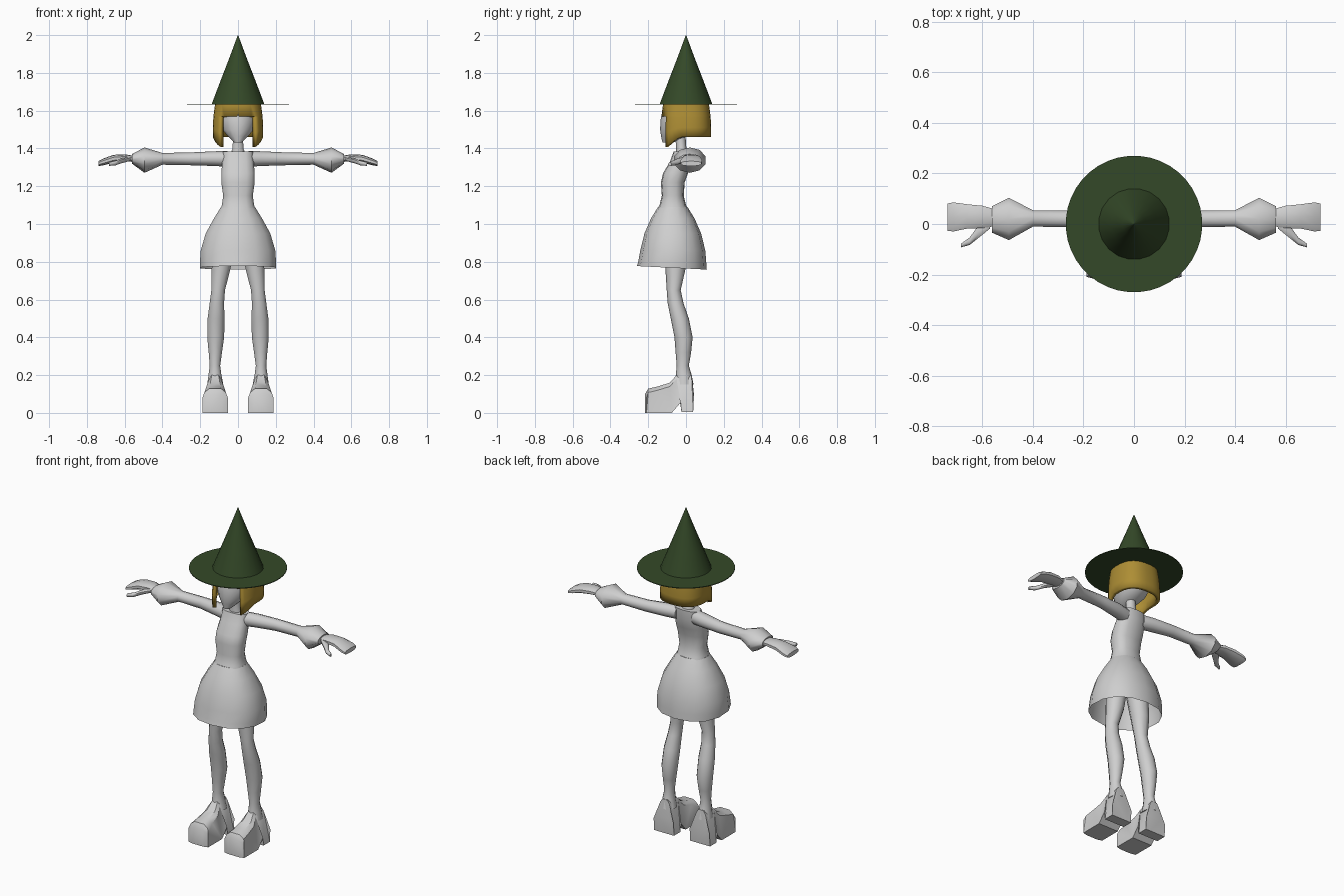
import bpy, bmesh, math
from mathutils import Vector

if "Cube" in bpy.data.objects:
    bpy.data.objects.remove(bpy.data.objects["Cube"])


def material(name, rgb):
    m = bpy.data.materials.new(name)
    m.diffuse_color = (*rgb, 1)
    m.use_nodes = True
    m.node_tree.nodes["Principled BSDF"].inputs["Base Color"].default_value = m.diffuse_color
    return m


GREY = material("light_grey", (0.62, 0.62, 0.62))
GREEN = material("dark_green", (0.034, 0.066, 0.021))
GOLD = material("golden_yellow", (0.42, 0.27, 0.035))


def finish(name, bm, mat, mirror=False, angle=50):
    bmesh.ops.recalc_face_normals(bm, faces=bm.faces[:])
    me = bpy.data.meshes.new(name)
    bm.to_mesh(me)
    bm.free()
    me.materials.append(mat)
    ob = bpy.data.objects.new(name, me)
    bpy.context.collection.objects.link(ob)
    if mirror:
        ob.modifiers.new("mirror", 'MIRROR').use_mirror_merge = False
    bpy.ops.object.select_all(action='DESELECT')
    ob.select_set(True)
    bpy.context.view_layer.objects.active = ob
    bpy.ops.object.shade_smooth_by_angle(angle=math.radians(angle))
    return ob


def loft(name, rings, mat, axis='Z', sides=12, caps=(True, True), mirror=False, power=1.0):
    """Rings are (position along axis, centre a, centre b, radius a, radius b)."""
    bm = bmesh.new()
    loops = []
    for p, ca, cb, ra, rb in rings:
        loop = []
        for i in range(sides):
            t = 2 * math.pi * (i + 0.5) / sides
            c, s = math.cos(t), math.sin(t)
            a = ca + ra * math.copysign(abs(c) ** power, c)
            b = cb + rb * math.copysign(abs(s) ** power, s)
            loop.append(bm.verts.new((a, b, p) if axis == 'Z' else (p, a, b)))
        loops.append(loop)
    for l0, l1 in zip(loops, loops[1:]):
        for i in range(sides):
            j = (i + 1) % sides
            bm.faces.new((l0[i], l0[j], l1[j], l1[i]))
    if caps[0]:
        bm.faces.new(loops[0])
    if caps[1]:
        bm.faces.new(loops[-1])
    return finish(name, bm, mat, mirror)


# hat: cone and flat round brim
loft("hat_cone", [(1.635, 0, 0, .141, .141), (1.76, 0, 0, .093, .093),
                  (1.88, 0, 0, .046, .046), (2.0, 0, 0, .001, .001)], GREEN, sides=20)
loft("hat_brim", [(1.632, 0, 0, .27, .27), (1.636, 0, 0, .27, .27)], GREEN, sides=40)

# head and neck
loft("head", [(1.432, 0, -.095, .022, .03), (1.465, 0, -.06, .056, .072),
              (1.50, 0, -.035, .086, .102), (1.55, 0, -.02, .098, .115),
              (1.625, 0, -.01, .1, .11)], GREY, sides=14)
loft("neck", [(1.36, 0, -.02, .046, .035), (1.40, 0, -.025, .03, .027),
              (1.47, 0, -.03, .028, .027)], GREY, sides=10)

# hair: a bob whose front columns stop at the fringe
bm = bmesh.new()
N = 32
cols = []
for i in range(N):
    t = 2 * math.pi * (i + .5) / N
    x, y = math.sin(t), -math.cos(t)          # t = 0 faces the front
    bottom = 1.46 if y > -.2 else 1.46 + (y + .2) * .09
    col = []
    for f in (0, .35, .36, .7, 1):
        z = 1.635 if f == 0 else (1.57 if f == .35 else 1.57 + (bottom - 1.57) * (f - .35) / .65)
        r = .122 + .012 * min(1, f * 2)
        px = math.copysign(abs(x) ** .8, x) * r
        py = math.copysign(abs(y) ** .8, y) * r
        col.append(bm.verts.new((px, py, z)))
    cols.append(col)
for i in range(N):
    j = (i + 1) % N
    mid = 2 * math.pi * (i + 1) / N
    front = math.cos(mid) > math.cos(math.radians(37))
    for k in range(4):
        if k == 0 or not front:
            bm.faces.new((cols[i][k], cols[j][k], cols[j][k + 1], cols[i][k + 1]))
bm.faces.new([c[0] for c in cols])
hair = finish("hair", bm, GOLD)
solid = hair.modifiers.new("thickness", 'SOLIDIFY')
solid.thickness = .022
solid.offset = -1

# dress: bodice and open skirt
loft("bodice", [(1.05, 0, -.07, .105, .095), (1.10, 0, -.07, .087, .07),
                (1.15, 0, -.07, .08, .058), (1.22, 0, -.07, .09, .063),
                (1.27, 0, -.055, .09, .066), (1.33, 0, -.03, .085, .055),
                (1.385, 0, -.02, .08, .045)], GREY, sides=14, power=.8)
skirt = loft("skirt", [(.768, 0, -.075, .205, .185), (.80, 0, -.073, .206, .18),
                       (.86, 0, -.07, .202, .172), (.95, 0, -.07, .175, .15),
                       (1.03, 0, -.07, .13, .115), (1.09, 0, -.07, .092, .078)],
             GREY, sides=14, caps=(False, True), power=.9)
for v in skirt.data.vertices:                 # hem drops slightly at the back
    if v.co.z < .77:
        v.co.z -= (v.co.y + .075) * .05

# arms with flared cuffs, hands and thumbs (along x: centre y, z, radius y, z)
loft("arm", [(.055, -.015, 1.345, .042, .042), (.12, .0, 1.346, .042, .039),
             (.25, .02, 1.345, .034, .034), (.40, .022, 1.345, .034, .031),
             (.495, .02, 1.338, .088, .067), (.562, .018, 1.345, .055, .025)],
     GREY, 'X', sides=10, mirror=True)
loft("hand", [(.55, .025, 1.345, .035, .016), (.60, .028, 1.35, .046, .019),
              (.66, .03, 1.345, .05, .021), (.715, .028, 1.328, .06, .018),
              (.738, .027, 1.32, .056, .013)], GREY, 'X', sides=10, mirror=True, power=.8)
loft("thumb", [(.57, .0, 1.345, .02, .012), (.615, -.03, 1.335, .027, .014),
               (.65, -.068, 1.322, .016, .013), (.684, -.085, 1.317, .008, .01)],
     GREY, 'X', sides=8, mirror=True)

# legs
loft("leg", [(.15, .12, -.01, .045, .05), (.20, .122, -.012, .036, .042),
             (.25, .122, -.017, .029, .032), (.32, .12, -.014, .037, .041),
             (.40, .118, -.013, .047, .048), (.50, .116, -.033, .047, .048),
             (.58, .112, -.055, .04, .042), (.65, .105, -.065, .038, .037),
             (.76, .09, -.056, .052, .053), (.92, .07, -.06, .062, .065)],
     GREY, sides=10, mirror=True)

# platform shoes: a side profile swept across the foot, narrower at the ankle
profile = [(-.217, 0), (-.075, 0), (-.028, .055), (-.024, .005), (.038, .005), (.042, .1),
           (.03, .205), (-.05, .2), (-.085, .16), (-.15, .14), (-.2, .128), (-.217, .1)]
bm = bmesh.new()
slices = []
for t in (-1, -.55, .55, 1):
    ring = []
    for y, z in profile:
        w = .067 - .035 * max(0, (z - .1) / .1)
        drop = .02 if abs(t) == 1 and z > .09 else 0
        ring.append(bm.verts.new((.121 + t * w, y + (.008 if abs(t) == 1 and y < -.2 else 0), z - drop)))
    slices.append(ring)
for a, b in zip(slices, slices[1:]):
    for i in range(len(profile)):
        j = (i + 1) % len(profile)
        bm.faces.new((a[i], a[j], b[j], b[i]))
caps = [bm.faces.new(slices[0]), bm.faces.new(slices[-1])]
bmesh.ops.triangulate(bm, faces=caps)
finish("shoe", bm, GREY, mirror=True, angle=40)
